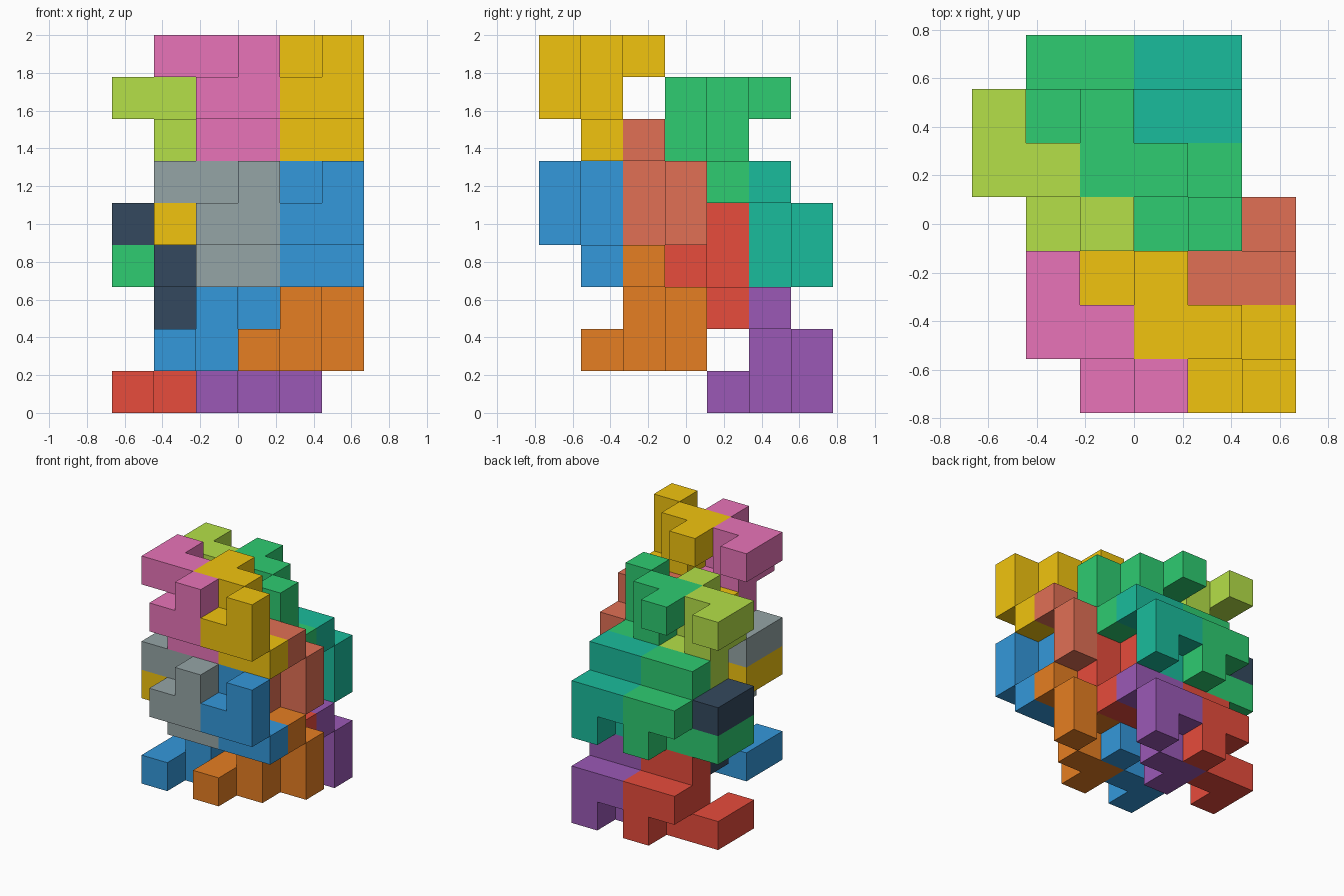
import bpy, bmesh
from mathutils import Vector

if "Cube" in bpy.data.objects:
    bpy.data.objects.remove(bpy.data.objects["Cube"])

U = 2 / 9  # edge of one cell; the stack is 6 x 7 x 9 cells

# One nine-cell piece, as cell offsets from its middle cell
PIECE = [(-1, 0, 1), (-1, 1, 1), (0, 0, 1), (1, -1, 1),
         (0, 0, 0), (0, -1, 0), (1, -1, 0),
         (0, 0, -1), (1, 0, -1)]
# The same piece turned half way round about x
TURNED = [(x, -y, -z) for x, y, z in PIECE]

COLOURS = {"red": "E74C3C", "purple": "9B59B6", "teal": "1ABC9C", "green": "2ECC71",
           "blue": "3498DB", "orange": "E67E22", "navy": "34495E", "gold": "F1C40F",
           "grey": "95A5A6", "pink": "E874B8", "lime": "B5E048", "salmon": "E17055"}


def linear(hex_code):
    vals = [int(hex_code[i:i + 2], 16) / 255 for i in (0, 2, 4)]
    return [v / 12.92 if v <= 0.04045 else ((v + 0.055) / 1.055) ** 2.4 for v in vals]


MATS = {}
for colour, code in COLOURS.items():
    MATS[colour] = bpy.data.materials.new(colour)
    MATS[colour].diffuse_color = (*linear(code), 1)


def add_piece(name, colour, cells, middle):
    """Join the cells into one solid, keeping only its outer faces."""
    filled = set(cells)
    bm = bmesh.new()
    for cell in cells:
        c = Vector(cell)
        for axis in range(3):
            for sign in (-1, 1):
                n = Vector((0, 0, 0))
                n[axis] = sign
                if tuple(int(v) for v in c + n) in filled:
                    continue
                a = Vector((0, 0, 0))
                a[(axis + 1) % 3] = 0.5
                b = n.cross(a)
                f = c + n * 0.5
                bm.faces.new([bm.verts.new(p * U) for p in
                              (f - a - b, f + a - b, f + a + b, f - a + b)])
    bmesh.ops.remove_doubles(bm, verts=bm.verts[:], dist=0.001)
    bmesh.ops.dissolve_limit(bm, angle_limit=0.01, verts=bm.verts[:], edges=bm.edges[:])
    mesh = bpy.data.meshes.new(name)
    bm.to_mesh(mesh)
    bm.free()
    mesh.materials.append(MATS[colour])
    ob = bpy.data.objects.new(name, mesh)
    i, j, k = middle
    ob.location = ((i - 2.5) * U, (j - 3) * U, (k + 0.5) * U)
    bpy.context.collection.objects.link(ob)


# Each row: place, cell shape, middle cell of the left piece, then colours
# (left, right) for the lower pair and the upper pair
ROWS = [
    ("front", PIECE, (2, 1, 4), (("grey", "blue"), ("pink", "gold"))),
    ("middle", TURNED, (2, 2, 2), (("blue", "orange"), ("gold", "salmon"))),
    ("rear", PIECE, (1, 4, 3), (("navy", "red"), ("lime", "green"))),
    ("back", TURNED, (1, 5, 1), (("red", "purple"), ("green", "teal"))),
]

# Pieces repeat every 2 cells sideways and every 3 cells upwards
for place, cells, (i, j, k), pairs in ROWS:
    for level, pair in enumerate(pairs):
        for side, colour in enumerate(pair):
            name = f"{colour}_{place}_{('lower', 'upper')[level]}_piece"
            add_piece(name, colour, cells, (i + 2 * side, j, k + 3 * level))

for m in bpy.data.materials:
    if m.users and not m.is_grease_pencil:
        m.use_nodes = True
        m.node_tree.nodes["Principled BSDF"].inputs["Base Color"].default_value = m.diffuse_color
